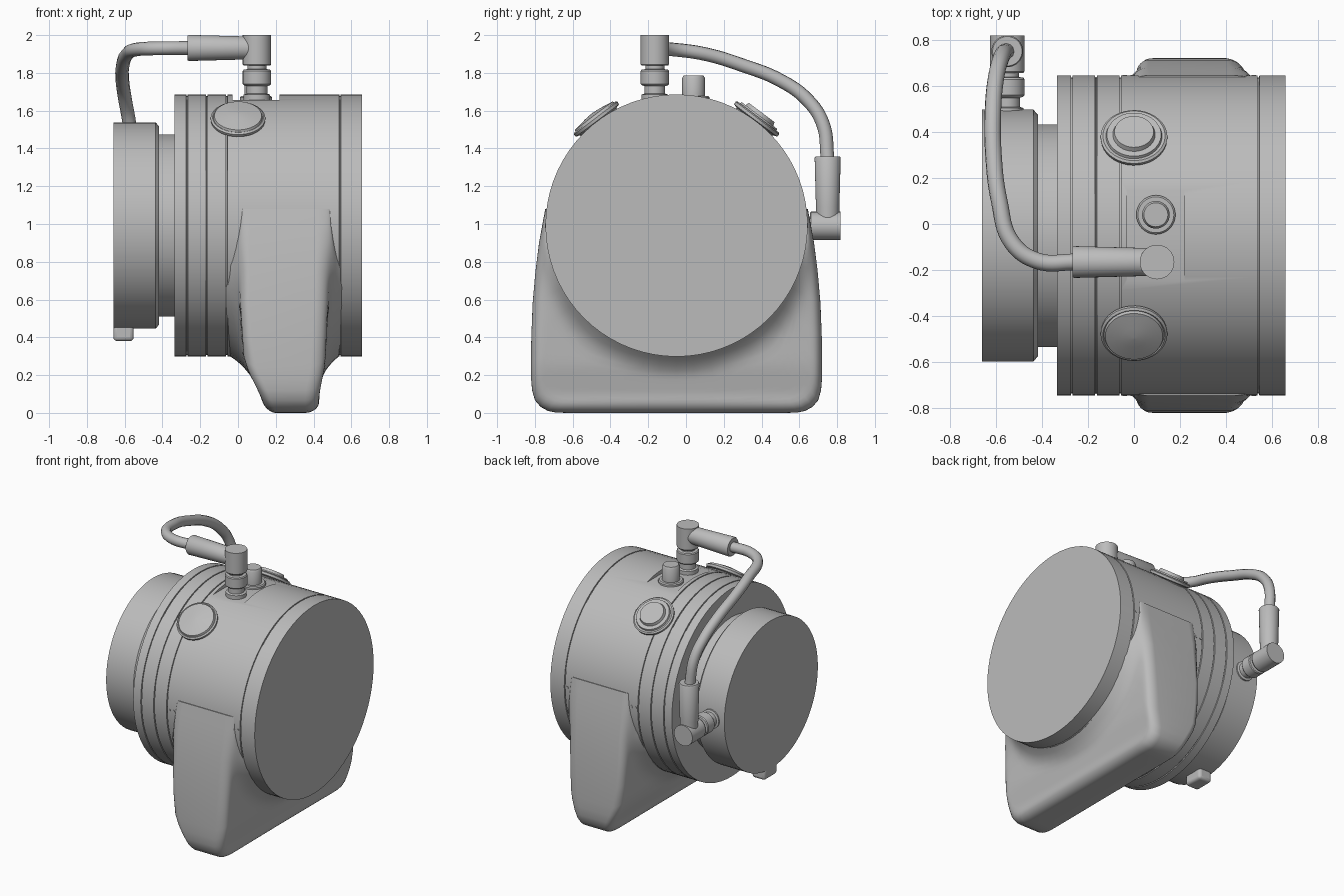
import bpy, bmesh, math
from mathutils import Vector

cube = bpy.data.objects.get("Cube")
if cube:
    bpy.data.objects.remove(cube, do_unlink=True)

grey = bpy.data.materials.new("plain grey")
grey.use_nodes = True
grey.diffuse_color = (0.5, 0.5, 0.5, 1)
grey.node_tree.nodes["Principled BSDF"].inputs["Base Color"].default_value = (0.5, 0.5, 0.5, 1)

CY, CZ, R = -0.05, 0.992, 0.694      # axis of the main drum
X, Y, Z = Vector((1, 0, 0)), Vector((0, 1, 0)), Vector((0, 0, 1))


def smooth(ob, angle=35):
    bpy.ops.object.select_all(action='DESELECT')
    ob.select_set(True)
    bpy.context.view_layer.objects.active = ob
    bpy.ops.object.shade_smooth_by_angle(angle=math.radians(angle))


def finish(name, bm, angle=35):
    bmesh.ops.recalc_face_normals(bm, faces=bm.faces)
    me = bpy.data.meshes.new(name)
    bm.to_mesh(me)
    bm.free()
    me.materials.append(grey)
    ob = bpy.data.objects.new(name, me)
    bpy.context.collection.objects.link(ob)
    smooth(ob, angle)
    return ob


def lathe(name, profile, origin, axis, sides=32):
    """Closed turned part from (radius, height) pairs along an axis."""
    bm = bmesh.new()
    u = axis.orthogonal().normalized()
    v = axis.cross(u)
    rings = []
    for r, h in profile:
        ring = []
        for i in range(sides):
            a = 2 * math.pi * i / sides
            ring.append(bm.verts.new(origin + axis * h + (u * math.cos(a) + v * math.sin(a)) * r))
        rings.append(ring)
    for a, b in zip(rings, rings[1:]):
        for i in range(sides):
            j = (i + 1) % sides
            bm.faces.new((a[i], a[j], b[j], b[i]))
    bm.faces.new(rings[0])
    bm.faces.new(rings[-1])
    return finish(name, bm)


def lerp_table(table, t):
    for (a, p), (b, q) in zip(table, table[1:]):
        if t <= b:
            return p + (q - p) * max(0, t - a) / (b - a)
    return table[-1][1]


# Main drum with thin seam grooves
profile = [(R, -0.335)]
for seam in (-0.27, -0.165, -0.06, 0.54):
    profile += [(R, seam - 0.004), (R - 0.008, seam - 0.003), (R - 0.008, seam + 0.003), (R, seam + 0.004)]
profile.append((R, 0.657))
centre = Vector((0, CY, CZ))
drum = lathe("main_drum", profile, centre, X, 72)

# Flat seat milled into the top of the drum
bpy.ops.mesh.primitive_cube_add(size=1, location=(0.095, -0.045, 1.757))
cutter = bpy.context.object
cutter.scale = (0.25, 0.41, 0.2)
cutter.hide_render = True
cut = drum.modifiers.new("flat seat", 'BOOLEAN')
cut.object, cut.operation, cut.solver = cutter, 'DIFFERENCE', 'EXACT'
bpy.context.view_layer.objects.active = drum
bpy.ops.object.modifier_apply(modifier=cut.name)
bpy.data.objects.remove(cutter, do_unlink=True)
smooth(drum)

# Neck and rear cap
lathe("rear_neck", [(0.483, -0.45), (0.483, -0.33)], centre, X, 64)
lathe("rear_cap", [(0.546, -0.66), (0.546, -0.437), (0.525, -0.417)], centre, X, 64)

# Small catch below the rear cap
bpy.ops.mesh.primitive_cube_add(size=1, location=(-0.606, CY, 0.43))
catch = bpy.context.object
catch.name = "cap_catch"
catch.scale = (0.108, 0.15, 0.1)
bpy.ops.object.transform_apply(location=False, rotation=False)
catch.data.materials.append(grey)
bev = catch.modifiers.new("rounded", 'BEVEL')
bev.width, bev.segments = 0.02, 3
smooth(catch)

# Foot: radial loft from the drum to the outline, with fillet and rounded rim
half = [(0, 0), (0.12, 0), (0.24, 0), (0.36, 0), (0.48, 0), (0.58, 0), (0.64, 0.002), (0.68, 0.01),
        (0.72, 0.032), (0.75, 0.067), (0.765, 0.12), (0.77, 0.18), (0.771, 0.25), (0.769, 0.4),
        (0.762, 0.58), (0.747, 0.75), (0.728, 0.9), (0.71, 1.0), (0.695, 1.08)]
outline = [(-y, z) for y, z in reversed(half[1:])] + half
left_edge = [(0, 0.15), (0.1, 0.115), (0.22, 0.055), (0.3, 0.03), (0.6, 0.01), (1.1, 0.03)]
right_edge = [(0, 0.43), (0.1, 0.43), (0.25, 0.46), (0.6, 0.48), (1.1, 0.48)]
steps = 18
bm = bmesh.new()
loops = []
for y, z in outline:
    ray = Vector((0, y, z - CZ))
    reach = ray.length - R + 0.004
    ray.normalize()
    rim = max(0.001, min(0.07, reach * 0.8))
    walls = ([], [])
    for k in range(steps + 1):
        s = math.sin(0.5 * math.pi * k / steps)
        d = reach * s
        p = centre + ray * (R - 0.004 + d)
        flare = 0.075 * min(1, reach / 0.12) * max(0, 1 - d / 0.12) ** 2
        t = max(0, 1 - (reach - d) / rim)
        bend = 1 - math.sqrt(max(0, 1 - t * t))
        x0 = lerp_table(left_edge, p.z) - flare + 0.05 * bend
        x1 = lerp_table(right_edge, p.z) + flare - 0.075 * bend
        for wall, x in zip(walls, (x0, x1)):
            wall.append(bm.verts.new((x, p.y, p.z)))
    loops.append(walls[0] + walls[1][::-1])
for a, b in zip(loops, loops[1:]):
    for i in range(len(a)):
        j = (i + 1) % len(a)
        bm.faces.new((a[i], a[j], b[j], b[i]))
bm.faces.new(loops[0])
bm.faces.new(loops[-1])
finish("foot", bm, 50)


# Elbow connectors: turned stem and head along one axis, sleeve along another
def connector(name, base, axis, arm):
    stem = [(0.07, -0.03), (0.07, 0.03), (0.055, 0.035), (0.055, 0.075), (0.07, 0.08), (0.075, 0.086),
            (0.075, 0.155), (0.07, 0.162), (0.05, 0.165), (0.05, 0.19)]
    lathe(name + "_stem", stem, base, axis)
    lathe(name + "_head", [(0.07, 0.183), (0.075, 0.19), (0.075, 0.345)], base, axis)
    lathe(name + "_sleeve", [(0.06, 0), (0.062, 0.1), (0.069, 0.36), (0.064, 0.368)],
          base + axis * 0.277, arm)


connector("top_connector", Vector((0.1, -0.165, 1.655)), Z, -X)
connector("rear_connector", Vector((-0.55, 0.473, 0.99)), Y, Z)

# Cable joining the two connectors
path = [(-0.25, -0.165, 1.932), (-0.42, -0.16, 1.93), (-0.53, -0.08, 1.925), (-0.585, 0.1, 1.9),
        (-0.61, 0.3, 1.84), (-0.612, 0.5, 1.76), (-0.598, 0.64, 1.66), (-0.575, 0.725, 1.53),
        (-0.555, 0.75, 1.34)]
curve = bpy.data.curves.new("cable", 'CURVE')
curve.dimensions = '3D'
curve.bevel_depth, curve.bevel_resolution, curve.resolution_u = 0.036, 4, 8
spline = curve.splines.new('BEZIER')
spline.bezier_points.add(len(path) - 1)
for point, co in zip(spline.bezier_points, path):
    point.co = co
    point.handle_left_type = point.handle_right_type = 'AUTO'
curve.materials.append(grey)
bpy.context.collection.objects.link(bpy.data.objects.new("cable", curve))

# Small post on the flat seat
lathe("top_post", [(0.085, -0.02), (0.085, 0.015), (0.078, 0.022), (0.06, 0.022), (0.06, 0.118), (0.052, 0.132)],
      Vector((0.095, 0.04, 1.655)), Z)

# Round buttons on the drum's shoulders
base = [(0.12, -0.05), (0.12, -0.005), (0.143, 0.002), (0.145, 0.018), (0.135, 0.025)]
caps = {"front_button": (-1, [(0.13, 0.022), (0.125, 0.034), (0.05, 0.046), (0.005, 0.05)]),
        "back_button": (1, [(0.122, 0.022), (0.118, 0.035), (0.092, 0.035), (0.085, 0.055)])}
for name, (side, cap) in caps.items():
    a = math.radians(37) * side
    axis = Vector((0, math.sin(a), math.cos(a)))
    lathe(name, base + cap, centre + axis * R, axis, 40)

# Paired pin heads beside the foot on both sides
for side in (-1, 1):
    for i, x in enumerate((-0.04, -0.005, 0.485, 0.52)):
        lathe(f"pin_{i}_{'back' if side > 0 else 'front'}", [(0.01, -0.01), (0.01, 0.003)],
              Vector((x, CY + side * R, CZ)), Y * side, 10)
